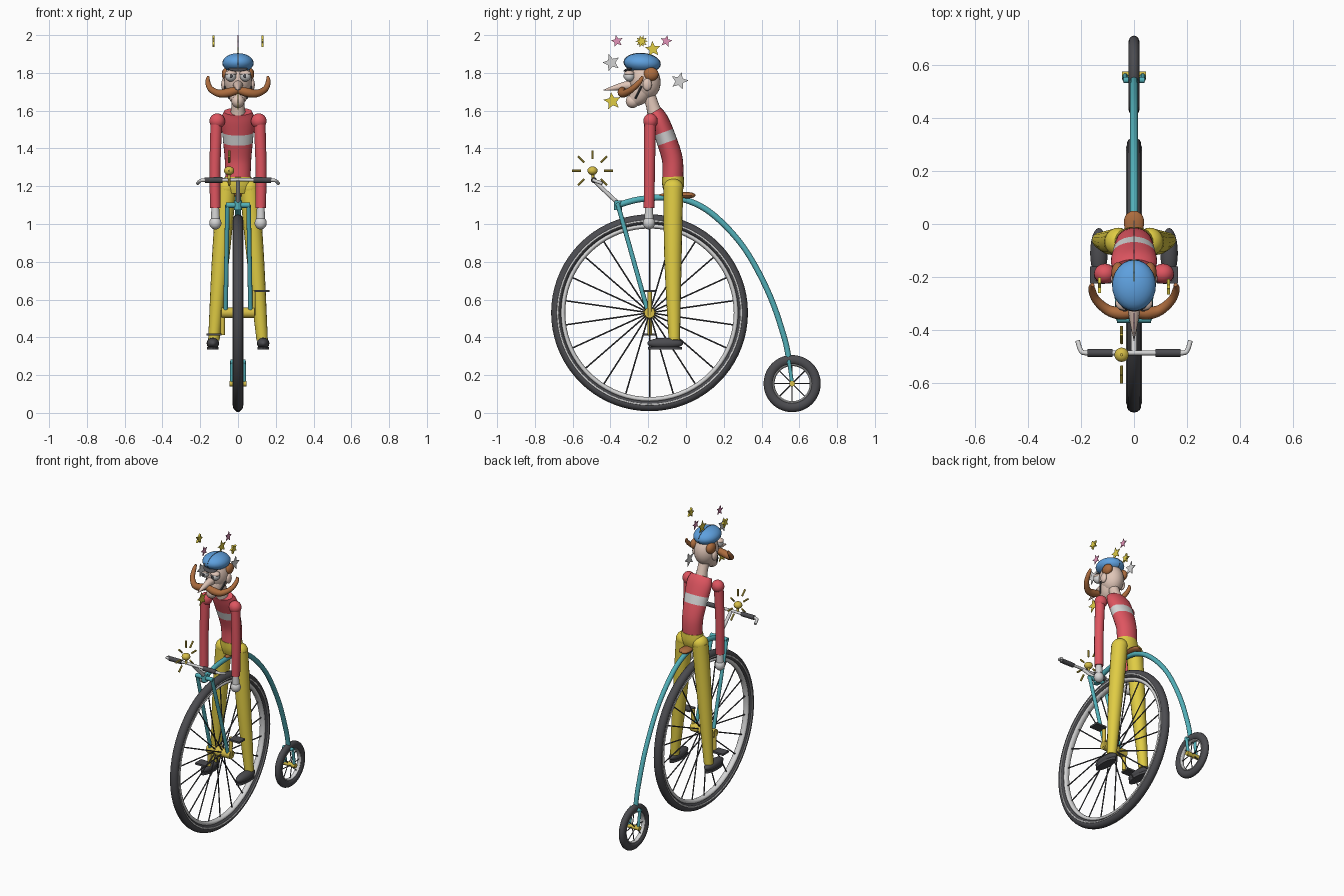
import bpy, bmesh, math
from mathutils import Vector, Matrix

if "Cube" in bpy.data.objects:
    bpy.data.objects.remove(bpy.data.objects["Cube"])


def colour(name, r, g, b):
    lin = [((c / 255 + 0.055) / 1.055) ** 2.4 for c in (r, g, b)] + [1]
    m = bpy.data.materials.new(name)
    m.use_nodes = True
    m.diffuse_color = lin
    m.node_tree.nodes["Principled BSDF"].inputs["Base Color"].default_value = lin
    return m


RED = colour("red jersey", 222, 85, 96)
YELLOW = colour("yellow trousers", 224, 204, 68)
TEAL = colour("teal frame", 82, 176, 185)
BLUE = colour("blue cap", 94, 160, 222)
BROWN = colour("brown leather and hair", 172, 108, 62)
SKIN = colour("skin", 224, 198, 184)
DARK = colour("dark rubber", 76, 76, 80)
GREY = colour("light grey", 212, 212, 212)
GOLD = colour("brass", 214, 190, 72)
PINK = colour("pink", 226, 146, 184)
parts = []


def finish(bm, name, *mats):
    bmesh.ops.recalc_face_normals(bm, faces=bm.faces)
    me = bpy.data.meshes.new(name)
    bm.to_mesh(me)
    bm.free()
    for m in mats:
        me.materials.append(m)
    ob = bpy.data.objects.new(name, me)
    bpy.context.collection.objects.link(ob)
    parts.append(ob)
    return ob


def ball(name, centre, size, mat, tilt=0):
    bm = bmesh.new()
    bmesh.ops.create_uvsphere(bm, u_segments=24, v_segments=14, radius=1)
    bm.transform(Matrix.Translation(centre) @ Matrix.Rotation(math.radians(tilt), 4, 'X')
                 @ Matrix.Diagonal((*size, 1)))
    return finish(bm, name, mat)


def box(name, centre, size, mat):
    bm = bmesh.new()
    bmesh.ops.create_cube(bm, size=1)
    bm.transform(Matrix.Translation(centre) @ Matrix.Diagonal((*size, 1)))
    return finish(bm, name, mat)


def spline(keys, steps):
    """Catmull-Rom through keys, each key a Vector of any length."""
    out = []
    for i in range(len(keys) - 1):
        a, b, c, d = (keys[max(0, min(len(keys) - 1, i + k))] for k in (-1, 0, 1, 2))
        for s in range(steps):
            t = s / steps
            out.append(0.5 * (2 * b + (c - a) * t + (2 * a - 5 * b + 4 * c - d) * t * t
                              + (3 * b - a - 3 * c + d) * t ** 3))
    return out + [keys[-1]]


def tube(name, pts, radii, mat, sides=16, steps=1, band=None, band_mat=None):
    """Sweep an ellipse along pts; radii is one number or one (rx, ry) or number per point."""
    if not isinstance(radii, list):
        radii = [radii] * len(pts)
    radii = [r if isinstance(r, tuple) else (r, r) for r in radii]
    rows = spline([Vector((*p, *r)) for p, r in zip(pts, radii)], steps)
    path = [Vector(k[:3]) for k in rows]
    bm = bmesh.new()
    rings, u, last = [], None, None
    for i, (p, k) in enumerate(zip(path, rows)):
        tan = (path[min(i + 1, len(path) - 1)] - path[max(i - 1, 0)]).normalized()
        if u is None:
            u = Vector((0, 1, 0)) if abs(tan.x) > 0.8 else Vector((1, 0, 0))
        else:
            u = last.rotation_difference(tan) @ u
        u = (u - tan * u.dot(tan)).normalized()
        v, last = tan.cross(u), tan
        angles = [2 * math.pi * s / sides for s in range(sides)]
        rings.append([bm.verts.new(p + u * k[3] * math.cos(a) + v * k[4] * math.sin(a))
                      for a in angles])
    for i, (lo, hi) in enumerate(zip(rings, rings[1:])):
        for s in range(sides):
            f = bm.faces.new((lo[s], lo[s - 1], hi[s - 1], hi[s]))
            f.material_index = int(bool(band) and band[0] <= i < band[1])
    bm.faces.new(rings[0])
    bm.faces.new(rings[-1])
    return finish(bm, name, *([mat, band_mat] if band else [mat]))


def ring(name, centre, major, minor, mat, width):
    """Torus whose axle lies along x."""
    bm = bmesh.new()
    n, m = 72, 14
    grid = [[bm.verts.new(Vector(centre) + Vector((
        width * math.sin(b), (major + minor * math.cos(b)) * math.cos(a),
        (major + minor * math.cos(b)) * math.sin(a))))
        for b in (2 * math.pi * j / m for j in range(m))]
        for a in (2 * math.pi * i / n for i in range(n))]
    for i in range(n):
        for j in range(m):
            bm.faces.new((grid[i][j], grid[i - 1][j], grid[i - 1][j - 1], grid[i][j - 1]))
    return finish(bm, name, mat)


def spokes(name, y, z, r0, r1, count, thick, flange):
    for i in range(count):
        a = 2 * math.pi * i / count + math.pi / 2
        c, s = math.cos(a), math.sin(a)
        tube(name, [(flange * (-1) ** i, y + r0 * c, z + r0 * s), (0, y + r1 * c, z + r1 * s)],
             thick, DARK, 8)


def star(name, x, y, z, r, mat, turn=0, thick=0.004):
    bm = bmesh.new()
    vs = []
    for i in range(10):
        a = math.pi * i / 5 + math.pi / 2 + turn
        q = r if i % 2 == 0 else r * 0.45
        vs.append(bm.verts.new((x - thick / 2, y + q * math.cos(a), z + q * math.sin(a))))
    ext = bmesh.ops.extrude_face_region(bm, geom=[bm.faces.new(vs)])["geom"]
    bmesh.ops.translate(bm, vec=(thick, 0, 0), verts=[v for v in ext if isinstance(v, bmesh.types.BMVert)])
    return finish(bm, name, mat)


# Wheels
FY, FZ, RY, RZ = -0.193, 0.53, 0.562, 0.155
ring("front_tyre", (0, FY, FZ), 0.493, 0.028, DARK, 0.028)
for x in (-0.0255, 0.0255):
    ring("tyre_stripe", (x, FY, FZ), 0.486, 0.005, GREY, 0.004)
ring("front_rim", (0, FY, FZ), 0.459, 0.013, GREY, 0.02)
spokes("front_spoke", FY, FZ, 0.015, 0.455, 22, 0.004, 0.025)
ring("rear_tyre", (0, RY, RZ), 0.125, 0.026, DARK, 0.021)
ring("rear_rim", (0, RY, RZ), 0.1, 0.007, GREY, 0.014)
spokes("rear_spoke", RY, RZ, 0.01, 0.1, 8, 0.003, 0.012)
tube("front_hub", [(-0.088, FY, FZ), (0.088, FY, FZ)], 0.028, GOLD)
ball("hub_middle", (0, FY, FZ), (0.045, 0.034, 0.034), GOLD)
tube("rear_hub", [(-0.045, RY, RZ), (0.045, RY, RZ)], 0.015, GOLD)

# Frame: backbone, forks and crown
tube("backbone", [(0, -0.36, 1.1), (0, -0.25, 1.13), (0, -0.11, 1.14), (0, 0.02, 1.12), (0, 0.155, 1.04),
                  (0, 0.31, 0.87), (0, 0.44, 0.63), (0, 0.52, 0.4), (0, 0.545, 0.28)],
     [0.016] * 5 + [0.015] * 4, TEAL, steps=6)
tube("fork_crown", [(-0.064, -0.36, 1.1), (0.064, -0.36, 1.1)], 0.014, TEAL)
tube("head_tube", [(0, -0.36, 1.075), (0, -0.36, 1.125)], 0.02, TEAL)
tube("rear_fork_crown", [(-0.04, 0.545, 0.27), (0.04, 0.545, 0.27)], 0.012, TEAL)

# Handlebar, lamp and saddle
tube("stem", [(0, -0.36, 1.11), (0, -0.44, 1.185), (0, -0.49, 1.235)], 0.011, GREY)
tube("lamp_post", [(-0.047, -0.492, 1.235), (-0.047, -0.495, 1.275)], 0.008, GOLD)
ball("lamp", (-0.047, -0.495, 1.282), (0.027, 0.027, 0.023), GOLD)
for i in range(7):
    a = math.radians(-45 + 45 * i)
    c, s = math.cos(a), math.sin(a)
    tube("lamp_ray", [(-0.047, -0.495 + r * c, 1.282 + r * s) for r in (0.062, 0.108)], 0.006, GOLD, 8)
tube("saddle", [(0, -0.14, 1.152), (0, -0.08, 1.152), (0, 0, 1.152), (0, 0.035, 1.152), (0, 0.05, 1.152)],
     [(0.012, 0.007), (0.022, 0.013), (0.038, 0.017), (0.03, 0.013), (0.008, 0.004)], BROWN, steps=4)

# Torso and pelvis
tube("torso", [(0, -0.07, 1.23), (0, -0.072, 1.34), (0, -0.105, 1.45), (0, -0.143, 1.55), (0, -0.168, 1.595)],
     [(0.066, 0.055), (0.07, 0.055), (0.08, 0.054), (0.088, 0.05), (0.075, 0.04)],
     RED, 24, 6, (11, 14), GREY)
tube("pelvis", [(0, -0.068, 1.16), (0, -0.068, 1.2), (0, -0.07, 1.25)],
     [(0.07, 0.045), (0.08, 0.057), (0.07, 0.058)], YELLOW, 24, 3)
tube("neck", [(0, -0.165, 1.585), (0, -0.178, 1.63), (0, -0.21, 1.72)], [0.04, 0.034, 0.034], SKIN)

# Head
ball("head", (0, -0.218, 1.758), (0.074, 0.083, 0.1), SKIN, 12)
tube("jaw", [(0, -0.222, 1.73), (0, -0.25, 1.68), (0, -0.278, 1.652)], [0.064, 0.053, 0.036], SKIN, steps=4)
ball("chin", (0, -0.283, 1.65), (0.034, 0.036, 0.036), SKIN)
tube("nose", [(0, -0.29, 1.735), (0, -0.33, 1.73), (0, -0.39, 1.718), (0, -0.437, 1.708)],
     [0.026, 0.022, 0.012, 0.002], SKIN, steps=4)
ball("cap", (0, -0.232, 1.852), (0.083, 0.097, 0.052), BLUE, -4)
ball("cap_seam", (0, -0.232, 1.852), (0.003, 0.099, 0.054), DARK, -4)
ball("cap_peak", (0, -0.3, 1.821), (0.05, 0.033, 0.008), DARK, 20)

# Mirrored parts
for side, label in ((1, "left"), (-1, "right")):
    def at(x, y, z):
        return (side * x, y, z)

    tube(label + "_fork_blade", [at(0.056, -0.36, 1.1), at(0.066, -0.2, 0.53)], 0.012, TEAL)
    tube(label + "_rear_blade", [at(0.033, 0.545, 0.275), at(0.033, RY, RZ)], 0.01, TEAL)
    tube(label + "_handlebar", [at(0, -0.488, 1.235), at(0.1, -0.488, 1.233), at(0.185, -0.488, 1.232),
                                at(0.203, -0.475, 1.226), at(0.213, -0.443, 1.215)], 0.009, GREY, steps=4)
    tube(label + "_grip", [at(0.082, -0.488, 1.233), at(0.176, -0.488, 1.232)], 0.015, DARK)
    tube(label + "_crank", [at(0.08, FY, FZ - side * 0.015), at(0.082, FY, FZ + side * 0.118)], 0.012, GOLD)
    box(label + "_pedal", at(0.127, FY, FZ + side * 0.115), (0.08, 0.065, 0.012), DARK)
    # Leg and shoe
    ball(label + "_hip", at(0.06, -0.067, 1.19), (0.051, 0.053, 0.05), YELLOW)
    tube(label + "_leg", [at(0.061, -0.067, 1.19), at(0.092, -0.069, 0.82), at(0.128, -0.062, 0.385)],
         [0.052, 0.046, 0.03], YELLOW, steps=5)
    ball(label + "_shoe", at(0.133, -0.11, 0.368), (0.033, 0.095, 0.03), DARK)
    tube(label + "_sole", [at(0.133, -0.11, 0.335), at(0.133, -0.11, 0.35)], [(0.031, 0.09)] * 2, DARK, 24)
    # Arm and hand
    ball(label + "_shoulder", at(0.11, -0.188, 1.545), (0.041, 0.038, 0.041), RED)
    tube(label + "_arm", [at(0.114, -0.19, 1.55), at(0.122, -0.193, 1.3), at(0.12, -0.196, 1.085)],
         [0.031, 0.029, 0.028], RED, steps=4)
    tube(label + "_wrist", [at(0.12, -0.196, 1.09), at(0.12, -0.196, 1.03)], [0.02, 0.024], GREY)
    ball(label + "_hand", at(0.12, -0.196, 1.005), (0.032, 0.032, 0.034), GREY)
    # Face details
    ball(label + "_eye", at(0.039, -0.3, 1.783), (0.029, 0.029, 0.029), GREY)
    ball(label + "_pupil", at(0.035, -0.327, 1.783), (0.009, 0.005, 0.01), DARK)
    ball(label + "_eyelid", at(0.039, -0.3, 1.797), (0.031, 0.027, 0.016), SKIN)
    ball(label + "_ear", at(0.074, -0.205, 1.738), (0.015, 0.024, 0.033), SKIN)
    ball(label + "_hair_tuft", at(0.06, -0.185, 1.793), (0.026, 0.04, 0.036), BROWN)
    tube(label + "_chin_strap", [at(0.07, -0.235, 1.73), at(0.064, -0.25, 1.7), at(0.046, -0.268, 1.665)],
         0.005, DARK, 8, 4)
    tube(label + "_moustache", [at(0, -0.335, 1.71), at(0.05, -0.338, 1.696), at(0.1, -0.325, 1.691),
                                at(0.145, -0.285, 1.715), at(0.16, -0.245, 1.753), at(0.157, -0.23, 1.781)],
         [0.019, 0.024, 0.02, 0.016, 0.013, 0.007], BROWN, 12, 5)
    star(label + "_dizzy_star", side * 0.13, -0.235, 1.967, 0.032, YELLOW, side * 0.3, 0.012)

# Ring of dizzy stars
star("front_pink_star", 0, -0.365, 1.968, 0.033, PINK, 0.2)
star("back_pink_star", 0, -0.105, 1.968, 0.033, PINK, -0.2)
star("top_yellow_star", 0, -0.175, 1.926, 0.043, YELLOW, 0.1)
star("low_yellow_star", 0, -0.39, 1.65, 0.048, YELLOW, 0.15)
star("front_grey_star", 0, -0.395, 1.854, 0.048, GREY, 0.3)
star("back_grey_star", 0, -0.035, 1.757, 0.048, GREY, -0.25)

# Smooth shading with sharp edges kept
for ob in parts:
    ob.select_set(True)
bpy.context.view_layer.objects.active = parts[0]
bpy.ops.object.shade_smooth_by_angle(angle=math.radians(40))
